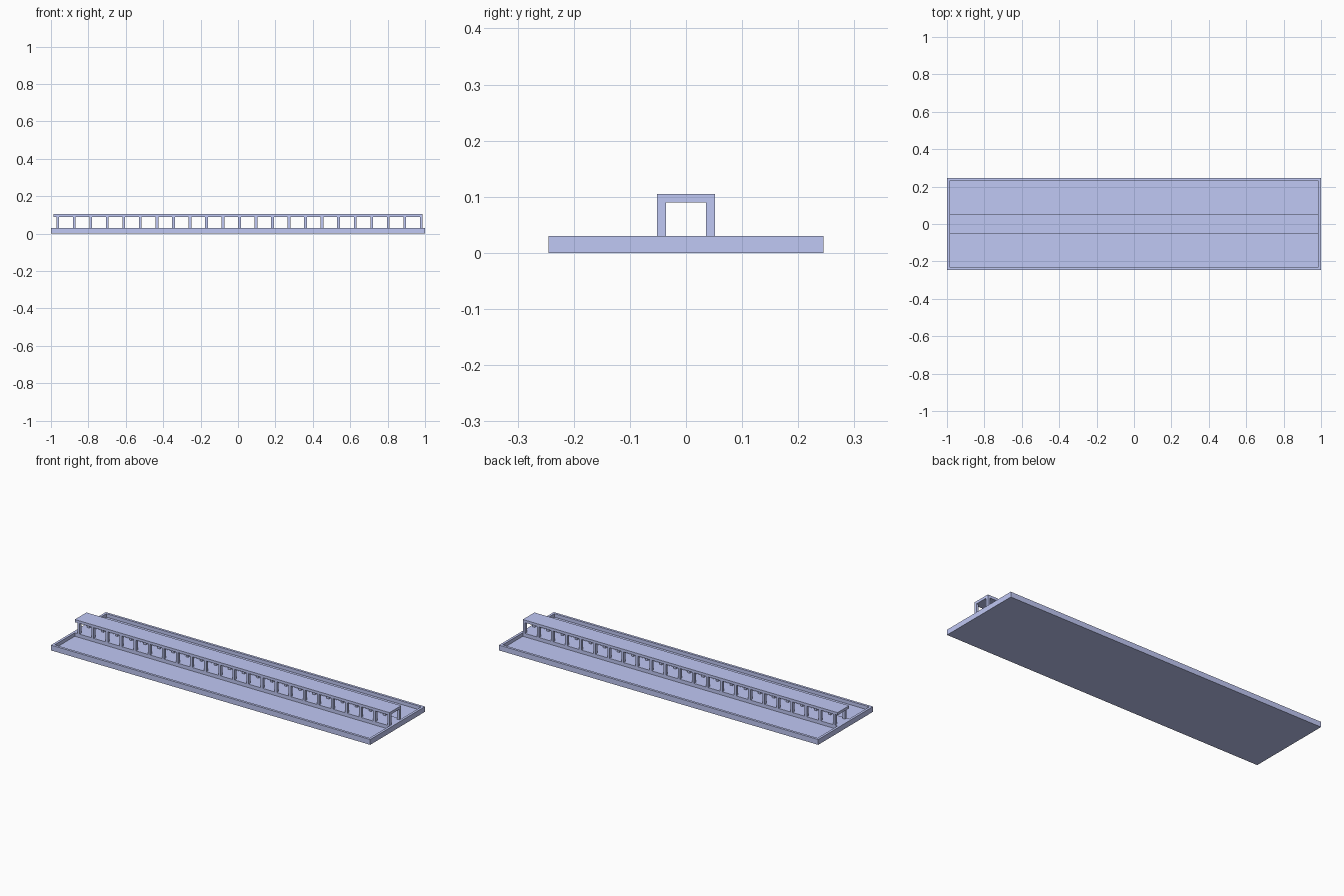
import bpy, bmesh
from mathutils import Matrix, Vector

if "Cube" in bpy.data.objects:
    bpy.data.objects.remove(bpy.data.objects["Cube"])

HALF_L, HALF_W = 1.0, 0.245
RIM_T, FLOOR_Z, RIM_Z = 0.014, 0.01, 0.03
RAIL_W, RAIL_Z, TOP_Z = 0.052, 0.09, 0.105
POST_T, POST_D, POSTS = 0.014, 0.016, 23
FIRST_X, LAST_X = -0.963, 0.979

blue = bpy.data.materials.new("blue")
blue.diffuse_color = (0.53, 0.58, 0.91, 1)
blue.use_nodes = True
blue.node_tree.nodes["Principled BSDF"].inputs["Base Color"].default_value = blue.diffuse_color


def add_box(bm, lo, hi):
    lo, hi = Vector(lo), Vector(hi)
    m = Matrix.Translation((lo + hi) / 2) @ Matrix.Diagonal((*(hi - lo), 1))
    bmesh.ops.create_cube(bm, size=1, matrix=m)


def finish(bm, name):
    mesh = bpy.data.meshes.new(name)
    bm.to_mesh(mesh)
    bm.free()
    mesh.materials.append(blue)
    ob = bpy.data.objects.new(name, mesh)
    bpy.context.collection.objects.link(ob)
    return ob


def box(name, lo, hi):
    bm = bmesh.new()
    add_box(bm, lo, hi)
    return finish(bm, name)


# Shallow tray: inset the top face and sink it to the floor level
bm = bmesh.new()
add_box(bm, (-HALF_L, -HALF_W, 0), (HALF_L, HALF_W, RIM_Z))
bm.normal_update()
top = max(bm.faces, key=lambda f: f.calc_center_median().z)
bmesh.ops.inset_region(bm, faces=[top], thickness=RIM_T, use_even_offset=True)
inner = bmesh.ops.extrude_discrete_faces(bm, faces=[top])["faces"][0]
bmesh.ops.translate(bm, verts=inner.verts, vec=(0, 0, FLOOR_Z - RIM_Z))
finish(bm, "tray")

# Central plinth and the long top plate
END = HALF_L - RIM_T
box("plinth", (-END, -RAIL_W, FLOOR_Z), (END, RAIL_W, RIM_Z))
box("top_plate", (-END, -RAIL_W, RAIL_Z), (END, RAIL_W, TOP_Z))

# Two matching rows of posts between plinth and plate
post = box("posts", (FIRST_X - POST_T / 2, RAIL_W - POST_D, RIM_Z),
           (FIRST_X + POST_T / 2, RAIL_W, RAIL_Z))
arr = post.modifiers.new("row", "ARRAY")
arr.count = POSTS
arr.use_relative_offset = False
arr.use_constant_offset = True
arr.constant_offset_displace = ((LAST_X - FIRST_X) / (POSTS - 1), 0, 0)
mir = post.modifiers.new("both_sides", "MIRROR")
mir.use_axis = (False, True, False)
